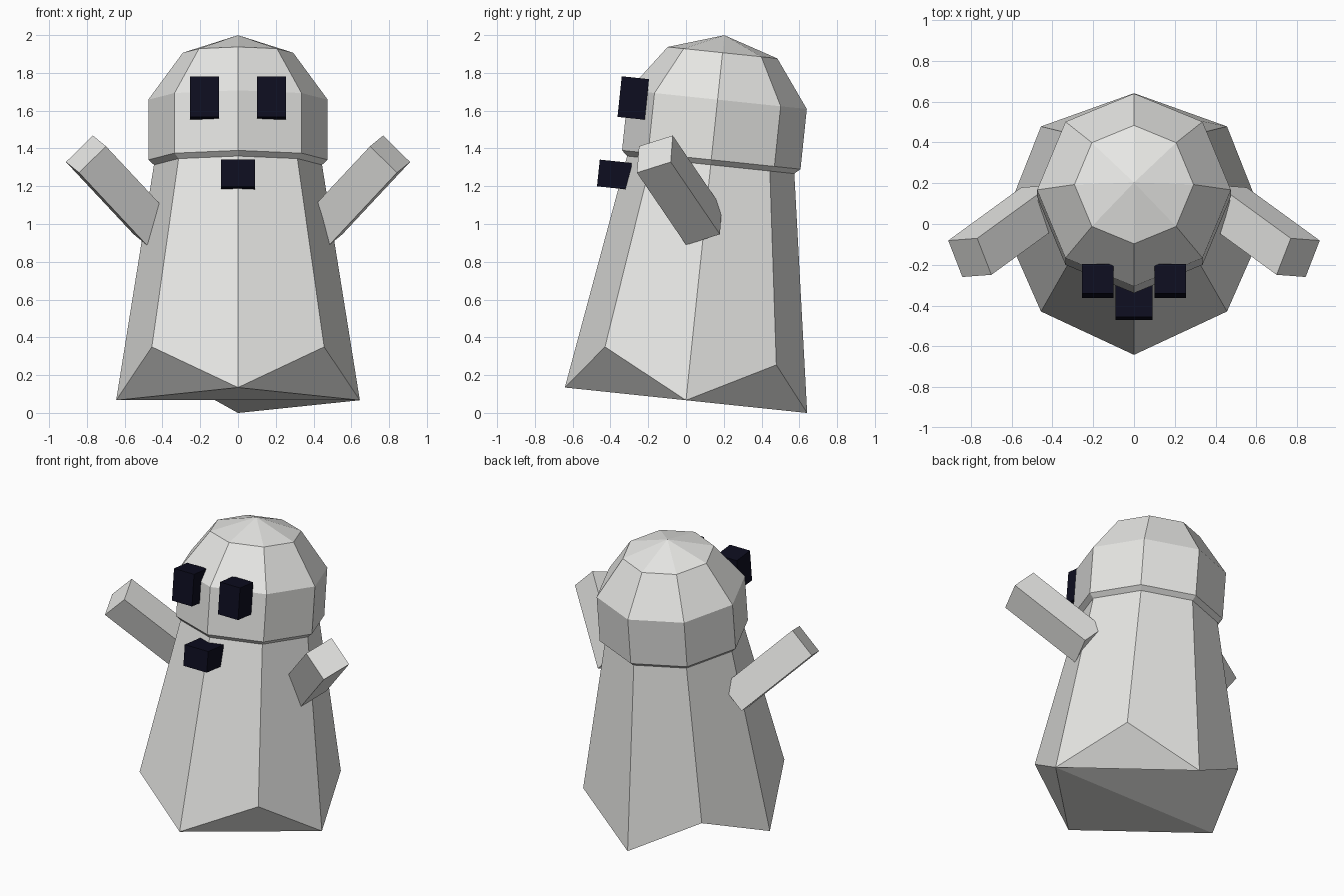
import bpy, bmesh
from math import sin, cos, pi, radians
from mathutils import Matrix, Vector

cube = bpy.data.objects.get("Cube")
if cube:
    bpy.data.objects.remove(cube, do_unlink=True)


def material(name, rgb):
    m = bpy.data.materials.new(name)
    m.use_nodes = True
    m.diffuse_color = (*rgb, 1)
    m.node_tree.nodes["Principled BSDF"].inputs["Base Color"].default_value = (*rgb, 1)
    return m


WHITE = material("off white", (0.8, 0.8, 0.78))
NAVY = material("dark navy", (0.004, 0.004, 0.014))

# The whole figure leans back from its base centre
LEAN = Matrix.Translation((0, 0, 0.067)) @ Matrix.Rotation(radians(-6), 4, "X")


def finish(bm, name, mat, mirror=False):
    bmesh.ops.recalc_face_normals(bm, faces=bm.faces)
    mesh = bpy.data.meshes.new(name)
    bm.to_mesh(mesh)
    bm.free()
    mesh.materials.append(mat)
    ob = bpy.data.objects.new(name, mesh)
    bpy.context.collection.objects.link(ob)
    if mirror:
        ob.modifiers.new("mirror", "MIRROR")
    return ob


def box(name, size, matrix, mat, mirror=False):
    bm = bmesh.new()
    bmesh.ops.create_cube(bm, size=1, matrix=matrix @ Matrix.Diagonal((*size, 1)))
    return finish(bm, name, mat, mirror)


# Draped body and domed head: eight-sided rings of (radius, height)
SIDES = 8
profile = [(0.645, 0), (0.445, 1.253), (0.475, 1.28), (0.475, 1.6), (0.292, 1.85)]
bm = bmesh.new()
rings = []
for level, (r, z) in enumerate(profile):
    ring = []
    for k in range(SIDES):
        a = 2 * pi * k / SIDES
        # Every other hem corner is lifted
        lift = 0.236 if level == 0 and k % 2 else 0
        ring.append(bm.verts.new(LEAN @ Vector((r * cos(a), r * sin(a), z + lift))))
    rings.append(ring)
for low, high in zip(rings, rings[1:]):
    for k in range(SIDES):
        n = (k + 1) % SIDES
        bm.faces.new((low[k], low[n], high[n], high[k]))
apex = bm.verts.new(LEAN @ Vector((0, 0, 1.943)))
for k in range(SIDES):
    bm.faces.new((rings[-1][k], rings[-1][(k + 1) % SIDES], apex))
# Folded underside
hem = rings[0]
for tri in ((0, 1, 2), (0, 2, 3), (0, 3, 4), (0, 4, 6), (0, 6, 7), (4, 5, 6)):
    bm.faces.new([hem[i] for i in reversed(tri)])
finish(bm, "body_and_head", WHITE)

# Raised arms, pointing out, up and forward
out = Vector((0.612, -0.445, 0.654)).normalized()
across = out.cross(Vector((0.707, -0.05, -0.707))).normalized()
down = across.cross(out)
turn = Matrix((down, across, out)).transposed().to_4x4()
tip = Vector((0.805, -0.165, 1.37))
length = 0.585
box("arms", (0.2, 0.2, length),
    Matrix.Translation(tip - out * length / 2) @ turn, WHITE, mirror=True)

# Eyes and mouth
box("eyes", (0.154, 0.145, 0.216),
    LEAN @ Matrix.Translation((0.177, -0.445, 1.562)), NAVY, mirror=True)
box("mouth", (0.18, 0.17, 0.142),
    LEAN @ Matrix.Translation((0, -0.502, 1.148)), NAVY)
